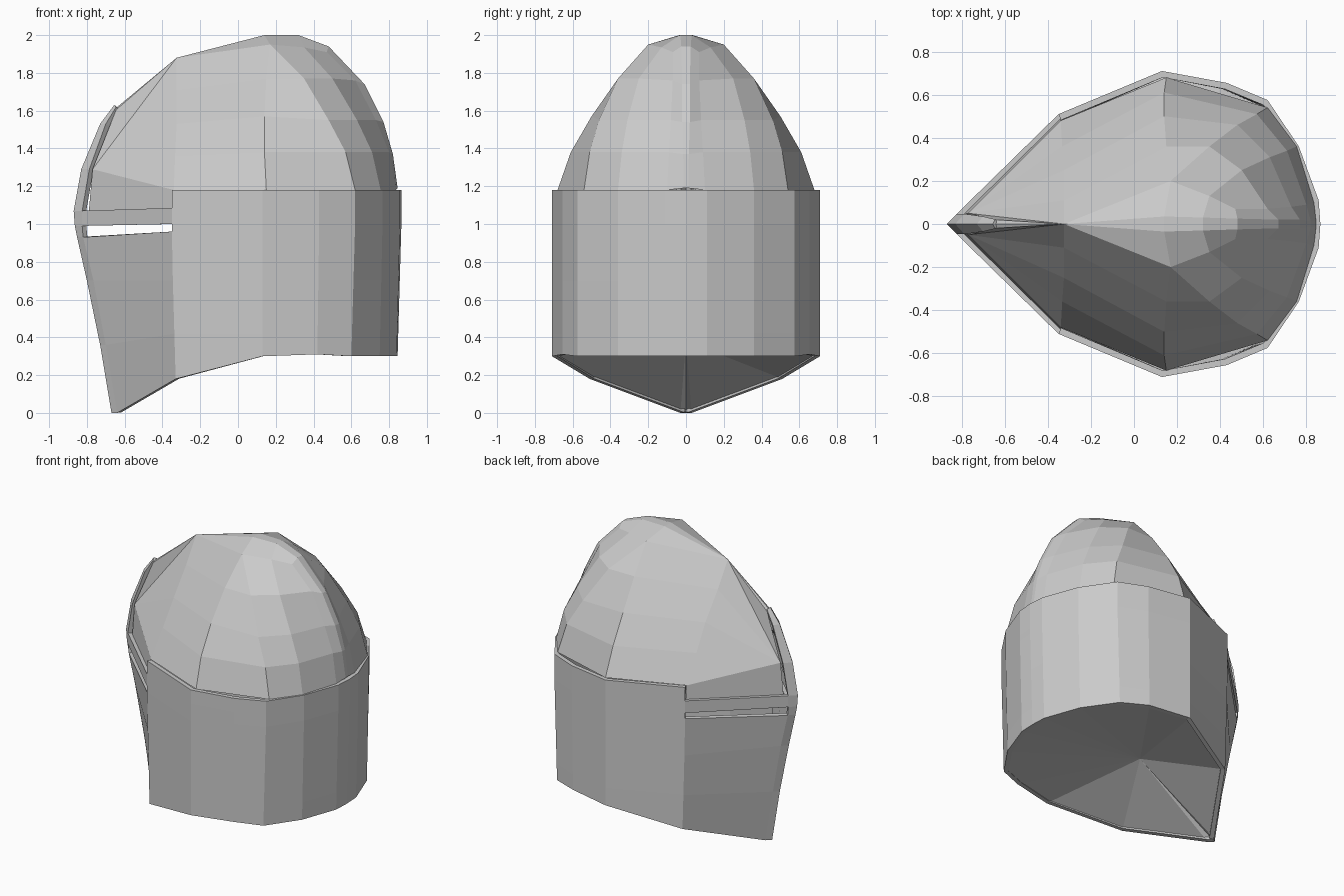
import bpy, bmesh
from mathutils import Vector

if "Cube" in bpy.data.objects:
    bpy.data.objects.remove(bpy.data.objects["Cube"])


def build(name, faces, solid=0.0, up=False):
    """Make a half mesh from point-faces, mirror it in y, optionally thicken inward."""
    bm = bmesh.new()
    seen = {}

    def vert(p):
        k = tuple(round(c, 4) for c in p)
        if k not in seen:
            seen[k] = bm.verts.new(k)
        return seen[k]

    for f in faces:
        vs = list(dict.fromkeys(vert(p) for p in f))
        if len(vs) > 2 and not bm.faces.get(vs):
            bm.faces.new(vs)
    bmesh.ops.recalc_face_normals(bm, faces=bm.faces)
    mid = Vector((0, 0, 5 if up else 0.8))
    out = sum(f.normal.dot(f.calc_center_median() - mid) * f.calc_area() for f in bm.faces)
    if out < 0:
        bmesh.ops.reverse_faces(bm, faces=bm.faces)
    me = bpy.data.meshes.new(name)
    bm.to_mesh(me)
    bm.free()
    ob = bpy.data.objects.new(name, me)
    bpy.context.collection.objects.link(ob)
    m = ob.modifiers.new("mirror", 'MIRROR')
    m.use_axis = (False, True, False)
    m.merge_threshold = 0.002
    if solid:
        s = ob.modifiers.new("thickness", 'SOLIDIFY')
        s.thickness = solid
        s.offset = -1
    return ob


def strip(a, b):
    return [(a[i], b[i], b[i + 1], a[i + 1]) for i in range(min(len(a), len(b)) - 1)]


# outer wall: keel edge, slit edge, then side columns round to the back
keel = [(x, 0, z) for x, z in ((-.67, 0), (-.73, .36), (-.80, .7), (-.852, .93), (-.864, .99),
                               (-.87, 1.07), (-.83, 1.29), (-.73, 1.53), (-.655, 1.63))]
nose = [(-.64, .03, 0), (-.70, .035, .36), (-.765, .04, .7), (-.82, .042, .93), (-.825, .042, .99),
        (-.825, .045, 1.07), (-.787, .047, 1.29), (-.70, .035, 1.53), (-.645, .022, 1.62)]


def column(x0, x1, y, z0):
    zs = [z0, .42, .7, .96, 1.0, 1.085, 1.18]
    return [(x0 + (x1 - x0) * min(1, (z - z0) / .7), y, z) for z in zs]


sides = [column(*c) for c in ((-.33, -.35, .51, .18), (.13, .13, .71, .30), (.42, .43, .655, .31),
                              (.60, .62, .575, .30), (.75, .765, .36, .30), (.84, .857, .11, .30),
                              (.845, .865, 0, .30))]
wall = strip(keel, nose)
front = strip(nose[:6], sides[0][:6])
del front[3]                                   # open sight slit
wall += front
for a, b in zip(sides, sides[1:]):
    wall += strip(a, b)
build("helmet_wall", wall, solid=.03)

# shallow hollow underside
hub = (-.05, 0, .38)
rim = [keel[0], nose[0]] + [c[0] for c in sides]
build("underside", [(hub, a, b) for a, b in zip(rim, rim[1:])], up=True)

# skull dome columns, bottom to top
B = [(-.34, .48, 1.18), (-.333, .36, 1.36), (-.325, .25, 1.53), (-.325, .11, 1.71), (-.325, 0, 1.88)]
C = [(.15, .68, 1.18), (.14, .61, 1.38), (.14, .50, 1.57), (.15, .36, 1.77), (.17, .20, 1.95)]
D = [(.62, .54, 1.18), (.57, .51, 1.38), (.48, .46, 1.55), (.35, .36, 1.77), (.17, .20, 1.95)]
F = [(.755, .36, 1.18), (.71, .34, 1.38), (.63, .31, 1.55), (.50, .25, 1.77), (.35, .13, 1.935)]
G = [(.835, .10, 1.18), (.80, .09, 1.38), (.73, .08, 1.55), (.62, .07, 1.76), (.47, .07, 1.91)]
H = [(.845, .012, 1.19), (.82, .015, 1.37), (.77, .02, 1.54), (.67, .02, 1.74), (.48, .025, 1.94),
     (.32, .03, 2.0), (.14, .035, 2.0), (-.325, 0, 1.88)]
dome = []
for a, b in ((B, C), (C, D), (D, F), (F, G), (G, H)):
    dome += strip(a, b)
# crown, and the narrow crest strip along the centre
dome += [(B[4], C[4], H[6]), (C[4], F[4], H[5], H[6]), (F[4], G[4], H[4], H[5])]
dome += strip(H, [(x, 0, z) for x, y, z in H])
# faceted brow between nose bar and dome
n0, n1, n2, tip = (-.79, .045, 1.065), (-.77, .05, 1.29), (-.645, .02, 1.605), (-.645, 0, 1.615)
dome += [(n0, (-.34, .49, 1.075), B[0], n1), (n1, B[0], B[1]), (n1, B[1], B[2]), (n1, B[2], B[3]),
         (n1, B[3], B[4]), (n1, B[4], n2), (n2, B[4], tip)]
build("skull_dome", dome)
